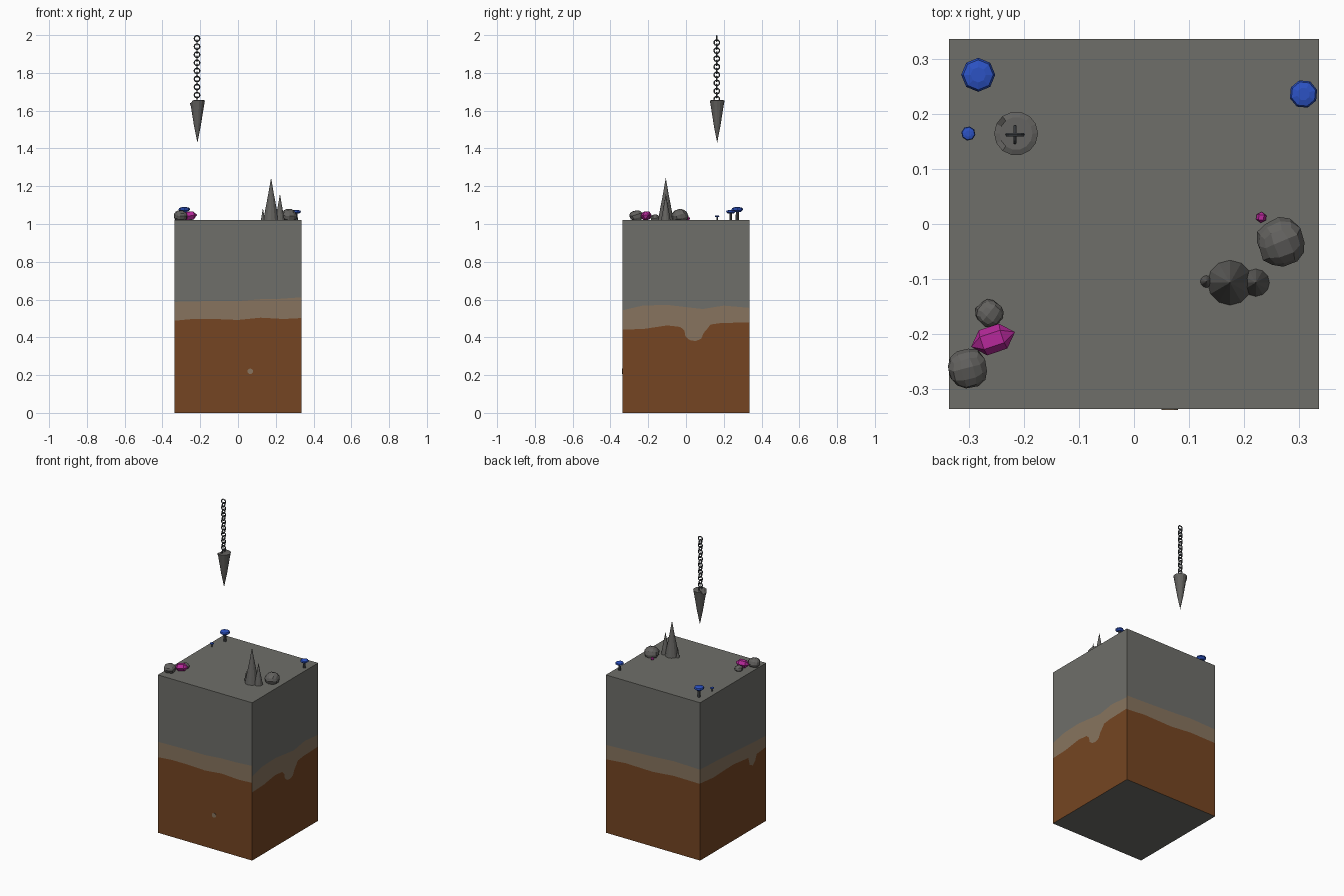
import bpy, bmesh, math, random
from mathutils import Vector, Matrix

if "Cube" in bpy.data.objects:
    bpy.data.objects.remove(bpy.data.objects["Cube"])

random.seed(4)
H, TOP = 0.337, 1.02


def material(name, r, g, b):
    m = bpy.data.materials.new(name)
    m.diffuse_color = (r, g, b, 1)
    m.use_nodes = True
    m.node_tree.nodes["Principled BSDF"].inputs["Base Color"].default_value = m.diffuse_color
    return m


STONE = material("stone grey", 0.158, 0.158, 0.142)
SAND = material("sand tan", 0.245, 0.175, 0.112)
EARTH = material("earth brown", 0.178, 0.060, 0.016)
ROCK = material("rock grey", 0.125, 0.122, 0.115)
IRON = material("chain iron", 0.065, 0.072, 0.080)
PINK = material("crystal pink", 0.48, 0.022, 0.33)
BLUE = material("cap blue", 0.025, 0.085, 0.55)


def finish(bm, name, *mats):
    bmesh.ops.recalc_face_normals(bm, faces=bm.faces)
    me = bpy.data.meshes.new(name)
    bm.to_mesh(me)
    bm.free()
    for m in mats:
        me.materials.append(m)
    ob = bpy.data.objects.new(name, me)
    bpy.context.collection.objects.link(ob)
    return ob


def lathe(bm, profile, n, matrix=Matrix(), mat=0):
    """Revolve (radius, height) points around z; zero radius makes a point."""
    rings = []
    for r, z in profile:
        if r == 0:
            rings.append([bm.verts.new(matrix @ Vector((0, 0, z)))])
        else:
            rings.append([bm.verts.new(matrix @ Vector((r * math.cos(2 * math.pi * i / n),
                          r * math.sin(2 * math.pi * i / n), z))) for i in range(n)])
    faces = []
    for a, b in zip(rings, rings[1:]):
        for i in range(n):
            j = (i + 1) % n
            loop = [a[i % len(a)], a[j % len(a)], b[j % len(b)], b[i % len(b)]]
            faces.append(bm.faces.new(list(dict.fromkeys(loop))))
    for ring in (rings[0], rings[-1]):
        if len(ring) > 1:
            faces.append(bm.faces.new(ring))
    for f in faces:
        f.material_index = mat
    return rings


def interp(pts, u):
    for (a, za), (b, zb) in zip(pts, pts[1:]):
        if u <= b:
            return za + (zb - za) * max(0, u - a) / (b - a)
    return pts[-1][1]


# Ground block: each side is split into earth, sand and stone along wavy lines
lower = [
    [(-H, .488), (-.24, .497), (-.12, .497), (0, .492), (.12, .504), (.24, .497), (H, .502)],
    [(-H, .44), (-.22, .445), (-.1, .463), (-.03, .455), (-.008, .435), (-.003, .405), (.02, .385),
     (.05, .38), (.08, .392), (.095, .425), (.11, .442), (.13, .468), (.18, .475), (H, .48)],
    [(-H, .475), (-.2, .487), (0, .483), (.15, .497), (H, .495)],
    [(-H, .498), (-.2, .485), (0, .492), (.155, .475), (.17, .425), (.2, .41), (.225, .43),
     (.24, .468), (H, .478)],
]
upper = [
    [(-H, .588), (-.15, .592), (0, .592), (.12, .602), (.22, .604), (H, .612)],
    [(-H, .543), (-.23, .568), (-.1, .572), (0, .56), (.09, .55), (.2, .568), (H, .556)],
    [(-H, .568), (-.15, .575), (0, .582), (.15, .592), (H, .587)],
    [(-H, .588), (-.15, .58), (0, .57), (.15, .56), (H, .55)],
]
bm = bmesh.new()
for k in range(4):
    rot = Matrix.Rotation(k * math.pi / 2, 4, 'Z')
    us = sorted({round(-H + 2 * H * i / 24, 4) for i in range(25)}
                | {p[0] for p in lower[k] + upper[k]})
    cols = [[bm.verts.new(rot @ Vector((u, -H, z)))
             for z in (0, interp(lower[k], u), interp(upper[k], u), TOP)] for u in us]
    for a, b in zip(cols, cols[1:]):
        for i in range(3):
            f = bm.faces.new((a[i], b[i], b[i + 1], a[i + 1]))
            f.material_index = (2, 1, 0)[i]
bmesh.ops.remove_doubles(bm, verts=bm.verts, dist=1e-5)
for z in (0, TOP):
    rim = [e for e in bm.edges if e.is_boundary and all(abs(v.co.z - z) < 1e-5 for v in e.verts)]
    for f in bmesh.ops.contextual_create(bm, geom=rim)["faces"]:
        f.material_index = 0
finish(bm, "ground_block", STONE, SAND, EARTH)

# Small sand pebble showing in the front wall
bm = bmesh.new()
lathe(bm, [(.015, 0), (.015, .003)], 12,
      Matrix.Translation((.065, -H + .001, .22)) @ Matrix.Rotation(math.pi / 2, 4, 'X'))
finish(bm, "wall_pebble", SAND)

# Hanging stone spike, its rim chipped on one side
bm = bmesh.new()
rings = lathe(bm, [(0, 1.43), (.018, 1.52), (.034, 1.62), (.04, 1.653), (.03, 1.657)], 14,
              Matrix.Translation((-.215, .165, 0)))
for ring in rings[3:]:
    for v in ring[6:9]:
        v.co.z -= .014
finish(bm, "hanging_spike", ROCK)

# Chain of round links, every other one turned a quarter
bm = bmesh.new()
LINKS, R, r, SEG, SIDES = 16, .0145, .0035, 14, 6
for n in range(LINKS):
    m = (Matrix.Translation((-.217, .163, 1.982 - n * .0214))
         @ Matrix.Rotation(n % 2 * math.pi / 2, 4, 'Z') @ Matrix.Rotation(math.pi / 2, 4, 'X'))
    g = [[bm.verts.new(m @ Vector(((R + r * math.cos(q)) * math.cos(p),
                                   (R + r * math.cos(q)) * math.sin(p), r * math.sin(q))))
          for q in [2 * math.pi * j / SIDES for j in range(SIDES)]]
         for p in [2 * math.pi * i / SEG for i in range(SEG)]]
    for i in range(SEG):
        for j in range(SIDES):
            i2, j2 = (i + 1) % SEG, (j + 1) % SIDES
            bm.faces.new((g[i][j], g[i2][j], g[i2][j2], g[i][j2]))
finish(bm, "chain", IRON)

# Standing stone spikes
for name, x, y, rad, h in (("large_spike", .175, -.107, .041, .225),
                           ("medium_spike", .222, -.107, .025, .14),
                           ("small_spike", .132, -.105, .011, .065)):
    bm = bmesh.new()
    lathe(bm, [(rad, 0), (rad * .78, h * .22), (rad * .36, h * .62), (0, h)], 12,
          Matrix.Translation((x, y, TOP)))
    finish(bm, name, ROCK)

# Faceted boulders: rounded cubes, squashed and tilted
for name, x, y, rad, zc, turn in (("boulder_right", .268, -.033, .045, 1.042, .4),
                                  ("boulder_left", -.304, -.263, .037, 1.042, .25),
                                  ("boulder_small", -.264, -.163, .025, 1.03, .9)):
    bm = bmesh.new()
    bmesh.ops.create_cube(bm, size=2)
    bmesh.ops.subdivide_edges(bm, edges=bm.edges, cuts=2, use_grid_fill=True)
    tilt = Matrix.Rotation(turn, 4, 'Z') @ Matrix.Rotation(.3, 4, 'X')
    for v in bm.verts:
        d = tilt @ (v.co.normalized() * rad * random.uniform(.96, 1.06))
        d.z *= .85
        v.co = d + Vector((x, y, zc))
        v.co.z = max(v.co.z, TOP)
    finish(bm, name, ROCK)

# Six-sided crystals lying on the ground, pointed at both ends
for name, a, b, rad in (("large_crystal", (-.297, -.224, 1.040), (-.217, -.197, 1.048), .024),
                        ("small_crystal", (.233, .022, 1.029), (.231, .002, 1.029), .009)):
    a, b = Vector(a), Vector(b)
    L = (b - a).length
    bm = bmesh.new()
    lathe(bm, [(0, 0), (rad, L * .27), (rad, L * .73), (0, L)], 6,
          Matrix.Translation(a) @ (b - a).to_track_quat('Z', 'Y').to_matrix().to_4x4())
    finish(bm, name, PINK)

# Mushrooms: grey stem and faceted blue cap
for i, (x, y, rad, h) in enumerate(((-.284, .272, .031, .069), (.309, .237, .026, .054),
                                    (-.302, .165, .013, .025))):
    base = Matrix.Translation((x, y, TOP)) @ Matrix.Rotation(.3 * i, 4, 'Z')
    bm = bmesh.new()
    lathe(bm, [(rad * .32, 0), (rad * .25, h * .75)], 8, base)
    lathe(bm, [(rad * .55, h * .64), (rad, h * .8), (rad * .88, h * .94), (rad * .45, h)], 8, base, 1)
    finish(bm, f"mushroom_{i + 1}", IRON, BLUE)
